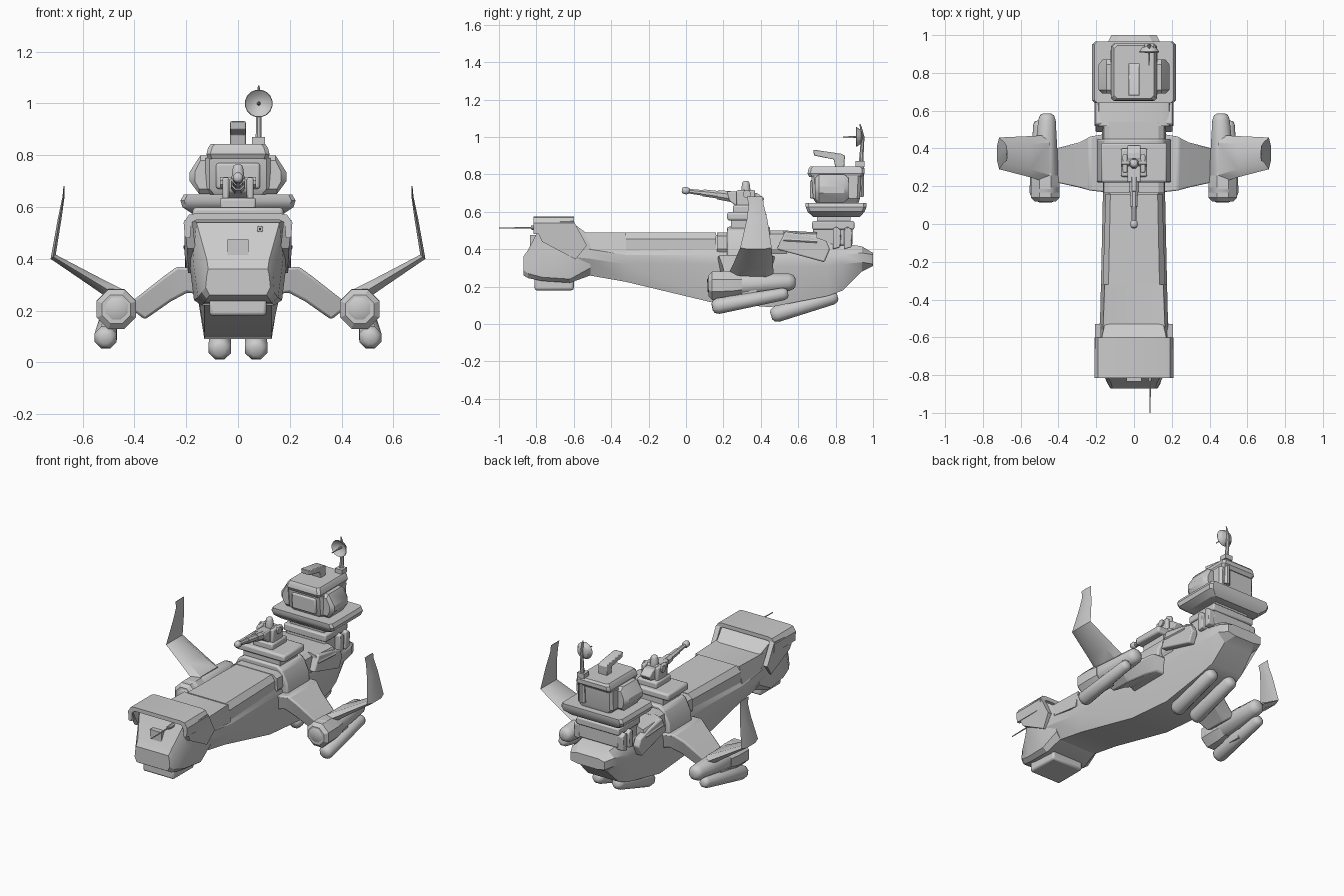
import bpy, bmesh, math
from mathutils import Vector


def finish(name, bm, bevel=0, mirror=False, angle=30):
    bmesh.ops.recalc_face_normals(bm, faces=bm.faces)
    me = bpy.data.meshes.new(name)
    bm.to_mesh(me)
    bm.free()
    ob = bpy.data.objects.new(name, me)
    bpy.context.collection.objects.link(ob)
    if bevel:
        b = ob.modifiers.new("Bevel", 'BEVEL')
        b.width, b.segments, b.limit_method = bevel, 2, 'ANGLE'
    if mirror:
        ob.modifiers.new("Mirror", 'MIRROR').use_mirror_merge = False
    bpy.ops.object.select_all(action='DESELECT')
    ob.select_set(True)
    bpy.context.view_layer.objects.active = ob
    bpy.ops.object.shade_smooth_by_angle(angle=math.radians(angle))
    return ob


def loft(name, rings, **kw):
    """Skin closed rings of equal length, capped at both ends."""
    bm = bmesh.new()
    vs = [[bm.verts.new(p) for p in r] for r in rings]
    n = len(vs[0])
    for a, b in zip(vs, vs[1:]):
        for i in range(n):
            j = (i + 1) % n
            bm.faces.new((a[i], a[j], b[j], b[i]))
    bm.faces.new(vs[0])
    bm.faces.new(vs[-1])
    return finish(name, bm, **kw)


def half(y, pts, lean=0):
    """Ring across the ship from its right half; lean shifts y by height."""
    pts = pts + [(-x, z) for x, z in reversed(pts)]
    return [(x, y + lean * (z - pts[0][1]), z) for x, z in pts]


def box(name, x, y, z, **kw):
    return loft(name, [[(a, y[0], z[0]), (a, y[1], z[0]), (a, y[1], z[1]), (a, y[0], z[1])] for a in x], **kw)


def side(name, x0, x1, prof, **kw):
    """Side-view (y, z) outline extruded over x."""
    return loft(name, [[(x, y, z) for y, z in prof] for x in (x0, x1)], **kw)


def tube(name, pts, radii, n=8, **kw):
    ax = (Vector(pts[1]) - Vector(pts[0])).normalized()
    u = ax.cross(Vector((0, 0, 1)))
    u = u.normalized() if u.length > .01 else Vector((1, 0, 0))
    w = u.cross(ax)
    st = math.pi / n
    return loft(name, [[Vector(p) + r * (u * math.cos(st + 2 * st * i) + w * math.sin(st + 2 * st * i))
                        for i in range(n)] for p, r in zip(pts, radii)], **kw)


def capsule(name, p0, p1, r0, r1, n=8, **kw):
    p0, p1 = Vector(p0), Vector(p1)
    d = (p1 - p0).normalized()
    pts = [p0, p0 + d * r0 * .2, p0 + d * r0 * .7, p1 - d * r1 * .7, p1 - d * r1 * .2, p1]
    return tube(name, pts, [r0 * .45, r0 * .8, r0, r1, r1 * .8, r1 * .45], n, angle=50, **kw)


# Main hull: neck, mid body and stern
def hull_ring(y, zt, zs, zm, zb, wt, wm, wb):
    return half(y, [(wt, zt), (wt + .015, zs), (wm, zm), (wm, zm - .05), (wb, zb)])


loft("hull", [
    hull_ring(-.62, .48, .44, .41, .25, .14, .18, .13),
    hull_ring(-.52, .48, .42, .40, .26, .14, .18, .13),
    hull_ring(-.32, .475, .41, .37, .225, .14, .175, .13),
    hull_ring(.14, .475, .41, .37, .115, .13, .165, .13),
    hull_ring(.45, .475, .42, .36, .09, .13, .165, .13),
    hull_ring(.76, .46, .42, .36, .15, .13, .165, .12),
    hull_ring(.84, .43, .41, .37, .18, .12, .16, .11),
    hull_ring(.94, .415, .40, .38, .28, .11, .15, .10),
    hull_ring(1.0, .38, .375, .37, .31, .08, .12, .07)], angle=25)
# Raised deck on the neck
loft("neck_deck", [half(-.32, [(.135, .49), (.165, .455), (.165, .38)]),
                   half(.16, [(.125, .49), (.15, .455), (.15, .38)])])
loft("front_deck", [half(-.59, [(.135, .485), (.165, .49), (.18, .41)]),
                    half(-.32, [(.135, .485), (.155, .49), (.175, .38)])])
# Head with flat sloping face
loft("head", [
    half(-.87, [(.115, .36), (.12, .34), (.125, .29), (.11, .26)]),
    half(-.845, [(.12, .395), (.135, .35), (.14, .27), (.12, .245)]),
    half(-.77, [(.16, .54), (.175, .40), (.155, .25), (.13, .23)]),
    half(-.62, [(.175, .55), (.19, .40), (.17, .24), (.14, .22)]),
    half(-.51, [(.15, .47), (.18, .41), (.16, .30), (.13, .26)])], angle=25)
# Visor hood: top shell and tapering cheeks
loft("hood_top", [half(y, [(.165, .575), (.19, .57), (.21, .54), (.205, .48), (.185, .48), (.18, .54), (.16, .55)])
                  for y in (-.815, -.6)])
loft("hood_cheek", [[(x, -.815, .54), (x, -.6, .55), (x, -.53, .42), (x - .015, -.59, .345), (x - .01, -.77, .44)]
                    for x in (.175, .207)], mirror=True)
box("chin_plate", (-.11, .11), (-.81, -.6), (.18, .25), bevel=.012)
box("face_panel", (-.04, .04), (-.835, -.77), (.41, .475))
tube("nose_antenna", [(.085, -.76, .515), (.085, -.83, .515), (.085, -.83, .515), (.085, -1, .512)],
     [.014, .012, .005, .003])
# Straps and rear hood over the hull
loft("mid_saddle", [half(y, [(.12, .52), (.155, .50), (.195, .42), (.20, .28), (.14, .26)]) for y in (.22, .45)],
     bevel=.01)
loft("rear_strap", [half(y, [(.13, .5), (.16, .48), (.17, .4), (.15, .36)]) for y in (.44, .54)])
loft("front_strap", [half(y, [(.13, .49), (.16, .47), (.165, .40), (.14, .36)]) for y in (.165, .23)])
loft("rear_hood_top", [half(.52, [(.15, .50), (.185, .49), (.21, .45), (.18, .41)]),
                       half(.70, [(.15, .49), (.185, .48), (.21, .44), (.18, .40)])])
side("rear_hood_cheek", .16, .205, [(.53, .495), (.67, .47), (.75, .445), (.77, .40), (.74, .33), (.485, .40)],
     mirror=True, bevel=.008)
# Turret base
box("turret_riser", (-.13, .13), (.24, .42), (.48, .56))
box("turret_plate", (-.175, .175), (.22, .43), (.553, .598), bevel=.012)
box("turret_block", (-.07, .07), (.25, .40), (.59, .635), bevel=.01)
# Turret gun
box("turret_yoke", (.035, .06), (.27, .37), (.62, .715), mirror=True, bevel=.008)
side("turret_gun", -.035, .035, [(.23, .66), (.28, .62), (.40, .64), (.42, .67), (.38, .70), (.22, .71)], bevel=.006)
tube("turret_barrel", [(0, .28, .675), (0, .17, .691), (0, .17, .691), (0, .09, .701), (0, .09, .701), (0, 0, .712)],
     [.033, .027, .022, .02, .016, .013])
capsule("muzzle", (0, -.022, .715), (0, .02, .711), .021, .021)
capsule("turret_sight", (0, .32, .67), (0, .32, .765), .03, .022)
tube("turret_trunnion", [(-.07, .325, .695), (.07, .325, .695)], [.022, .022])

# Tower pedestal, brackets and platform
box("tower_pedestal", (-.14, .14), (.68, .89), (.42, .525), bevel=.01)
box("tower_collar", (-.15, .15), (.675, .90), (.505, .55), bevel=.008)
box("tower_neck", (-.12, .12), (.70, .88), (.54, .59))
for y in (.785, .845):
    side("tower_bracket", .125, .175, [(y, .40), (y + .04, .41), (y + .045, .50), (y + .02, .52), (y, .51)],
         mirror=True, bevel=.006)


def slab(z, x, y0, y1, c=.015):
    return [(x - c, y0, z), (x, y0 + c, z), (x, y1 - c, z), (x - c, y1, z),
            (c - x, y1, z), (-x, y1 - c, z), (-x, y0 + c, z), (c - x, y0, z)]


loft("tower_platform", [slab(.573, .175, .68, .93), slab(.60, .215, .65, .955), slab(.625, .222, .64, .965),
                        slab(.648, .21, .64, .965)])
# Tower cabin
loft("tower_cabin", [slab(.64, .10, .70, .92), slab(.67, .125, .68, .93), slab(.79, .125, .67, .935)])
loft("cabin_roof", [slab(.785, .115, .66, .94), slab(.805, .122, .65, .955), slab(.83, .115, .655, .955),
                    slab(.843, .105, .665, .945)])
box("cabin_window", (-.085, .085), (.662, .70), (.67, .77), bevel=.01)
loft("cabin_pod", [[(.10, a, .80 - i), (.145, a, .80 - i), (.187 - i, a, .735), (.187 - i, a, .70),
                    (.15, a, .65 + i), (.10, a, .65 + i)]
                   for a, i in ((.69, .02), (.71, 0), (.845, 0), (.87, .02))], mirror=True)
side("roof_gun", -.03, .03, [(.68, .932), (.685, .90), (.79, .88), (.80, .83), (.845, .83), (.85, .90), (.83, .91)],
     bevel=.004)
# Dish and mast
tube("dish_mast", [(.08, .93, .68), (.08, .935, .85), (.08, .935, .85), (.08, .945, 1.0), (.08, .935, 1.05),
                   (.08, .93, 1.07)], [.022, .018, .013, .01, .006, .003])
box("mast_clamp", (.055, .105), (.905, .955), (.84, .87))
tube("dish", [(.08, y, 1.0) for y in (.945, .935, .912, .908, .925, .932)],
     [.012, .038, .054, .052, .033, .008], n=16)
tube("dish_feed", [(.08, .935, 1.0), (.08, .90, 1.0), (.08, .84, 1.0)], [.008, .005, .003])

# Wings: gull-shaped inner part
loft("wing", [[(xt, ya, zt), (xt, yb, zt), (xb, yb - .02, zb), (xb, ya + .02, zb)]
              for xt, zt, xb, zb, ya, yb in ((.14, .36, .14, .26, .165, .48), (.235, .37, .195, .27, .175, .465),
                                             (.29, .33, .26, .235, .19, .435), (.43, .22, .36, .165, .22, .40))],
     mirror=True, bevel=.01)
# Upturned outer blade
loft("wing_blade", [[(x - dx, y0 + .04, z + dz), (x, y0, z), (x + dx, y0 + .04, z - dz),
                     (x + dx, y1 - .04, z - dz), (x, y1, z), (x - dx, y1 - .04, z + dz)]
                    for x, z, y0, y1, dx, dz in ((.46, .255, .22, .47, .012, .028), (.56, .315, .25, .465, .01, .02),
                                                 (.714, .408, .29, .458, .01, .008), (.688, .56, .325, .435, .007, 0),
                                                 (.674, .64, .335, .415, .004, 0), (.672, .682, .325, .41, .002, 0))],
     mirror=True)
# Wing engines and belly engines
capsule("wing_engine", (.47, .115, .205), (.46, .585, .225), .081, .05, mirror=True)
tube("engine_sleeve", [(.47, .12, .205), (.47, .14, .205), (.47, .24, .207), (.47, .30, .21)],
     [.06, .082, .082, .07], mirror=True)
capsule("lower_engine", (.512, .14, .09), (.50, .545, .165), .046, .036, mirror=True)
box("engine_strut", (.47, .515), (.25, .38), (.10, .20), mirror=True)
capsule("belly_engine", (.07, .455, .044), (.07, .81, .15), .047, .042, mirror=True)
box("belly_strut", (.05, .09), (.55, .70), (.09, .18), mirror=True)
